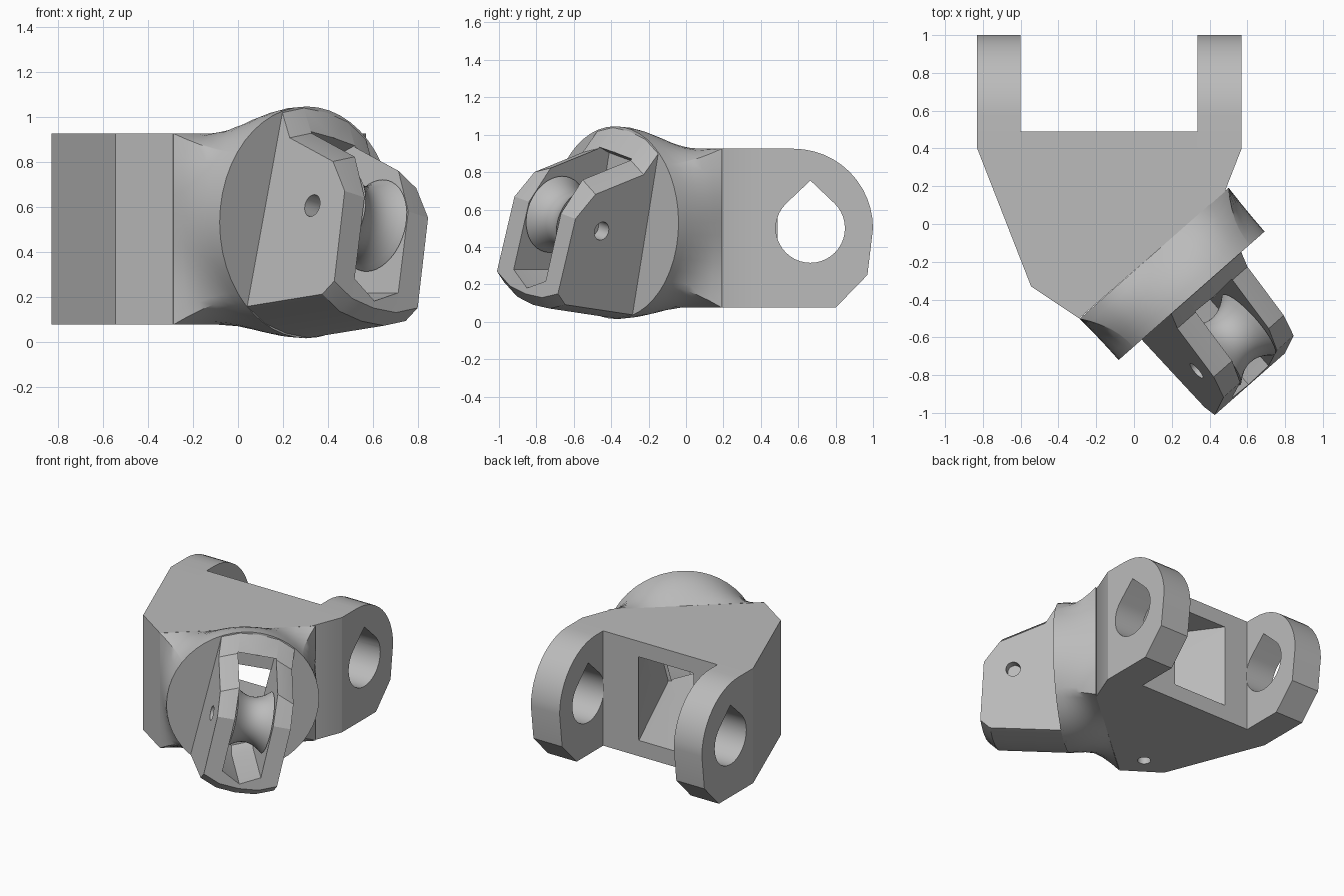
import bpy, bmesh, math
from mathutils import Matrix, Vector

old = bpy.data.objects.get("Cube")
if old:
    bpy.data.objects.remove(old, do_unlink=True)

GREY = (0.5, 0.5, 0.5, 1)
metal = bpy.data.materials.new("plain grey")
metal.use_nodes = True
metal.diffuse_color = GREY
metal.node_tree.nodes["Principled BSDF"].inputs["Base Color"].default_value = GREY

# Local frames of the angled joint: X points outwards, Y across, Z up
JOINT = Matrix.Translation((0.305, -0.38, 0.53)) @ Matrix.Rotation(math.radians(-48.65), 4, 'Z')
HEAD = JOINT @ Matrix.Rotation(math.radians(-13.6), 4, 'X')


def finish(name, bm, matrix=Matrix(), smooth=None):
    bmesh.ops.transform(bm, matrix=matrix, verts=bm.verts)
    bmesh.ops.recalc_face_normals(bm, faces=bm.faces)
    mesh = bpy.data.meshes.new(name)
    bm.to_mesh(mesh)
    bm.free()
    mesh.materials.append(metal)
    obj = bpy.data.objects.new(name, mesh)
    bpy.context.collection.objects.link(obj)
    if smooth:
        shade(obj, smooth)
    return obj


def shade(obj, degrees):
    bpy.ops.object.select_all(action='DESELECT')
    obj.select_set(True)
    bpy.context.view_layer.objects.active = obj
    bpy.ops.object.shade_smooth_by_angle(angle=math.radians(degrees))


def loft(name, rings, matrix=Matrix(), smooth=None):
    """Skin a list of equal-length closed rings and cap both ends."""
    bm = bmesh.new()
    rows = [[bm.verts.new(p) for p in ring] for ring in rings]
    n = len(rows[0])
    for a, b in zip(rows, rows[1:]):
        for i in range(n):
            bm.faces.new((a[i], a[(i + 1) % n], b[(i + 1) % n], b[i]))
    bm.faces.new(rows[0])
    bm.faces.new(rows[-1])
    return finish(name, bm, matrix, smooth)


def circle(radius, x=0, y=0, steps=32):
    return [(x + radius * math.cos(math.tau * i / steps),
             y + radius * math.sin(math.tau * i / steps)) for i in range(steps)]


def cut(obj, cutters, smooth=30):
    for c in cutters:
        c.hide_render = True
        mod = obj.modifiers.new("cut", 'BOOLEAN')
        mod.operation = 'DIFFERENCE'
        mod.solver = 'EXACT'
        mod.object = c
    bpy.context.view_layer.update()
    deps = bpy.context.evaluated_depsgraph_get()
    mesh = bpy.data.meshes.new_from_object(obj.evaluated_get(deps))
    obj.modifiers.clear()
    obj.data = mesh
    shade(obj, smooth)


# Main body: plan outline pulled upwards
plan = [(-0.83, 0.4), (-0.6, 0.4), (-0.6, 0.49), (0.335, 0.49), (0.335, 0.4),
        (0.57, 0.4), (0.48, 0.17), (-0.29, -0.5), (-0.545, -0.33)]
body = loft("body", [[(x, y, z) for x, y in plan] for z in (0.075, 0.925)])

# Collar: square foot flowing into a round face
R, half, top, bottom = 0.515, 0.525, 0.395, 0.455
angles = [math.tau * i / 48 for i in range(48)]
angles += [math.atan2(v, u) % math.tau for u in (-half, half) for v in (top, -bottom)]
angles.sort()


def collar_ring(t):
    w = (1 - t) ** 2
    ring = []
    for a in angles:
        c, s = math.cos(a), math.sin(a)
        square = min(half / max(abs(c), 1e-6), (top if s > 0 else bottom) / max(abs(s), 1e-6))
        r = R * (1 - w) + square * w
        ring.append((-0.3 * (1 - t), r * c, r * s))
    return ring


collar = loft("collar", [collar_ring(i / 6) for i in range(7)], JOINT)

# Tapered opening from the back of the body into the roller slot
hull = bmesh.new()
for x in (-0.42, 0.03):
    for z in (0.19, 0.81):
        hull.verts.new((x, 0.52, z))
for y in (-0.133, 0.133):
    for z in (-0.26, 0.26):
        hull.verts.new(HEAD @ Vector((0.04, y, z)))
bmesh.ops.convex_hull(hull, input=hull.verts)
opening = finish("opening_cutter", hull)
drain = loft("drain_cutter", [[(x, y, z) for x, y in circle(0.045, -0.334, -0.29)]
                              for z in (0, 0.35)])
cut(body, [opening, drain])
cut(collar, [opening], 35)

# Rear lugs: rounded side profile with a teardrop hole
arc = [(0.575 + 0.425 * math.sin(i * math.pi / 24), 0.5 + 0.425 * math.cos(i * math.pi / 24))
       for i in range(13)]
lug_side = [(0.4, 0.075), (0.4, 0.925)] + arc + [(0.97, 0.25), (0.8, 0.075)]
drop = [(0.665 + 0.185 * math.cos(a), 0.5 + 0.185 * math.sin(a))
        for a in [math.radians(135 + 270 * i / 30) for i in range(31)]] + [(0.665, 0.755)]
drop_cutter = loft("lug_hole_cutter", [[(x, y, z) for y, z in drop] for x in (-1, 1)])
for name, x0, x1 in (("right_lug", -0.83, -0.6), ("left_lug", 0.335, 0.57)):
    lug = loft(name, [[(x, y, z) for y, z in lug_side] for x in (x0, x1)])
    cut(lug, [drop_cutter])

# Roller head: faceted fork with bulging top and bottom
fork = [(-0.02, 0.445), (0.0, 0.44), (0.08, 0.325), (0.4, 0.217), (0.515, 0.082),
        (0.555, -0.33), (0.49, -0.39), (-0.02, -0.448)]
columns = [(-0.254, 0), (-0.135, 0.05), (0, 0.062), (0.135, 0.05), (0.254, 0)]
head = loft("roller_head", [[(n, u, v + math.copysign(b, v) * (abs(v) > 0.2)) for n, v in fork]
                            for u, b in columns], HEAD)

# Slot with a pointed floor, and the pin holes
slot_shape = [(-0.133, 0.385), (0.133, 0.385), (0.133, -0.29), (0.0, -0.36), (-0.133, -0.29)]
slot = loft("slot_cutter", [[(n, u, v * s) for u, v in slot_shape]
                            for n, s in ((-0.06, 0.85), (0.08, 1), (0.8, 1))], HEAD)
pin_hole = loft("pin_hole_cutter", [[(n, u, v) for n, v in circle(0.05, 0.315, 0.015)]
                                    for u in (-0.4, 0.4)], HEAD)
cut(head, [slot, pin_hole], 20)

# Grooved roller and its recessed pin
groove = [(u / 40, 0.155 + 0.055 * (abs(u) / 5) ** 2) for u in range(-5, 6)]
loft("roller", [[(n, u, v) for n, v in circle(r, 0.315, 0.015, 40)] for u, r in groove],
     HEAD, 40)
loft("roller_pin", [[(n, u, v) for n, v in circle(0.049, 0.315, 0.015)]
                    for u in (-0.17, 0.17)], HEAD, 40)

# Helpers are no longer needed once the cuts are applied
for helper in (opening, drain, drop_cutter, slot, pin_hole):
    bpy.data.objects.remove(helper, do_unlink=True)
